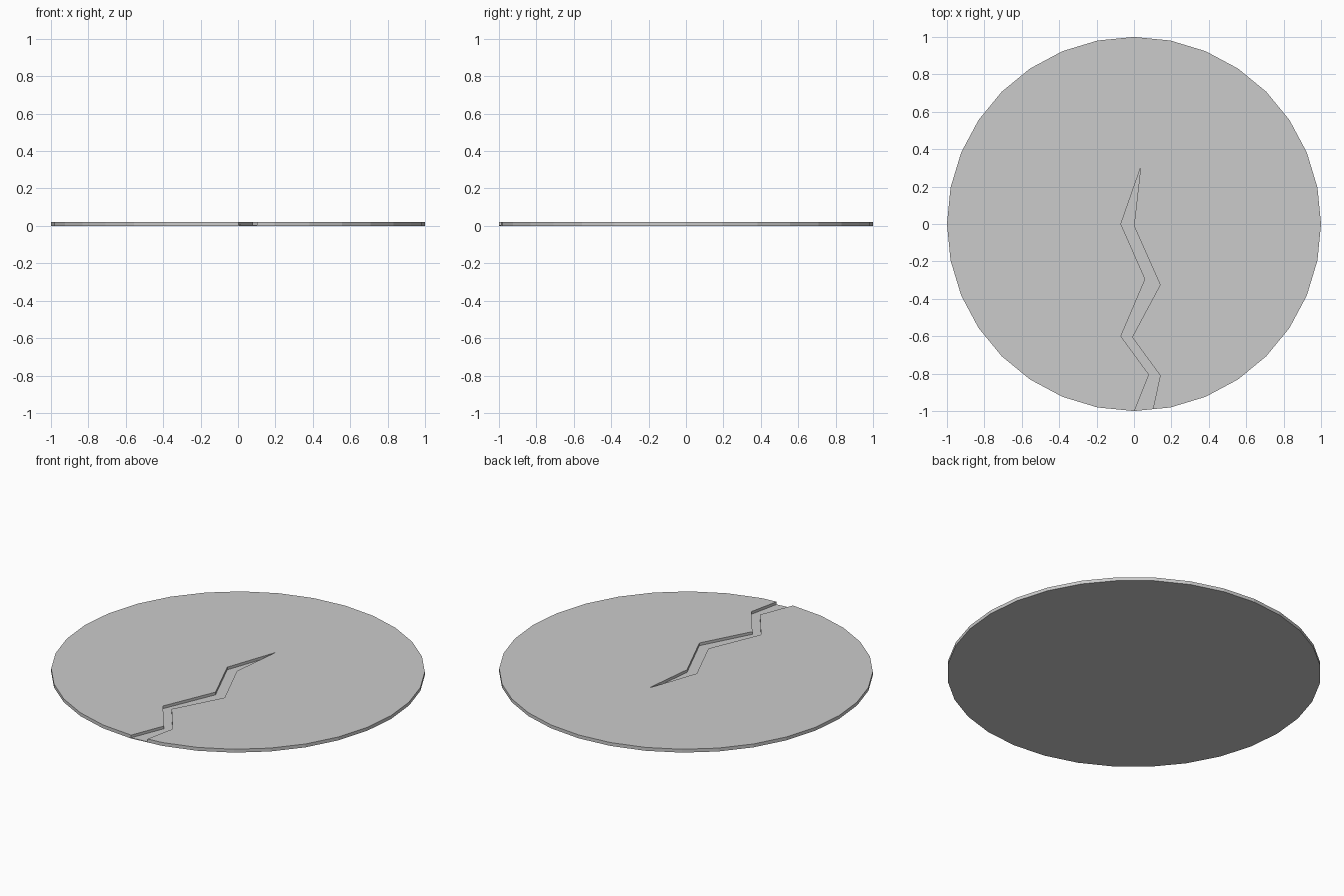
import bpy, bmesh, math

if "Cube" in bpy.data.objects:
    bpy.data.objects.remove(bpy.data.objects["Cube"])

HEIGHT, FLOOR = 0.02, 0.004


def prism(name, outline, z0, z1):
    """Extrude a flat outline from z0 up to z1."""
    bm = bmesh.new()
    face = bm.faces.new([bm.verts.new((x, y, z0)) for x, y in outline])
    top = bmesh.ops.extrude_face_region(bm, geom=[face])["geom"]
    bmesh.ops.translate(bm, vec=(0, 0, z1 - z0),
                        verts=[v for v in top if isinstance(v, bmesh.types.BMVert)])
    bmesh.ops.recalc_face_normals(bm, faces=bm.faces)
    mesh = bpy.data.meshes.new(name)
    bm.to_mesh(mesh)
    bm.free()
    obj = bpy.data.objects.new(name, mesh)
    bpy.context.collection.objects.link(obj)
    return obj


# Flat 32-sided disc
circle = [(math.cos(i * math.tau / 32), math.sin(i * math.tau / 32)) for i in range(32)]
disc = prism("cracked_disc", circle, 0, HEIGHT)

# Zigzag crack, running out past the front rim
left = [(0.035, 0.30), (-0.07, 0), (0.06, -0.295), (-0.07, -0.60), (0.08, -0.805), (-0.038, -1.1)]
right = [(0.077, -1.1), (0.14, -0.81), (-0.01, -0.605), (0.14, -0.325), (0, -0.01)]
cutter = prism("crack_cutter", left + right, FLOOR, HEIGHT + 0.1)

# Carve the crack and remove the cutter
cut = disc.modifiers.new("crack", "BOOLEAN")
cut.operation = "DIFFERENCE"
cut.solver = "EXACT"
cut.object = cutter
cutter.hide_render = True
bpy.context.view_layer.objects.active = disc
disc.select_set(True)
bpy.ops.object.modifier_apply(modifier=cut.name)
bpy.data.objects.remove(cutter)
